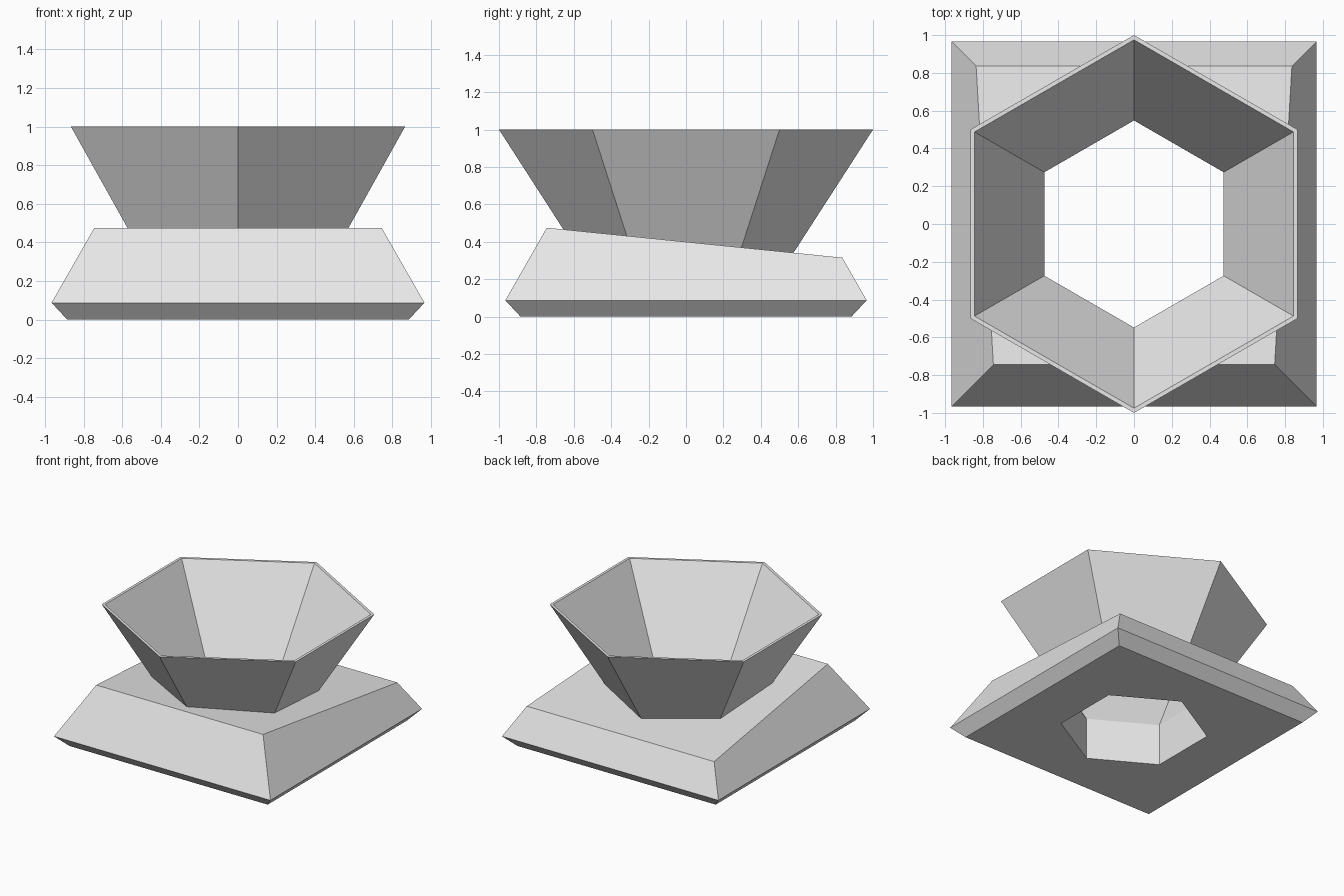
import bpy, bmesh, math

cube = bpy.data.objects.get("Cube")
if cube:
    bpy.data.objects.remove(cube, do_unlink=True)

grey = bpy.data.materials.new("light grey")
grey.use_nodes = True
grey.diffuse_color = (0.8, 0.8, 0.8, 1)
grey.node_tree.nodes["Principled BSDF"].inputs["Base Color"].default_value = (0.8, 0.8, 0.8, 1)


def loft(sides, turn, profile, closed=False):
    """Skin polygon rings given as (corner radius, z); cap the ends or close the loop."""
    bm = bmesh.new()
    rings = []
    for radius, z in profile:
        angles = [turn + math.tau * i / sides for i in range(sides)]
        rings.append([bm.verts.new((radius * math.cos(a), radius * math.sin(a), z)) for a in angles])
    pairs = list(zip(rings, rings[1:]))
    if closed:
        pairs.append((rings[-1], rings[0]))
    else:
        bm.faces.new(rings[0][::-1])
        bm.faces.new(rings[-1])
    for low, high in pairs:
        for i in range(sides):
            j = (i + 1) % sides
            bm.faces.new((low[i], low[j], high[j], high[i]))
    bmesh.ops.recalc_face_normals(bm, faces=bm.faces)
    return bm


def make_object(name, bm):
    mesh = bpy.data.meshes.new(name)
    bm.to_mesh(mesh)
    bm.free()
    mesh.materials.append(grey)
    obj = bpy.data.objects.new(name, mesh)
    bpy.context.collection.objects.link(obj)
    return obj


HEX_TURN = math.pi / 2
SLOPE = 0.645                      # radius gained per unit of height
HOLE, RIM_IN, RIM_OUT = 0.548, 0.975, 1.0
NECK = 1 - (RIM_IN - HOLE) / SLOPE  # height where the funnel meets the hole

# Base: bevelled square block, cut by a tilted top plane
root2 = math.sqrt(2)
bm = loft(4, math.pi / 4, [(0.885 * root2, 0), (0.966 * root2, 0.087), (0.66 * root2, 0.623)])
cut = bmesh.ops.bisect_plane(bm, geom=bm.verts[:] + bm.edges[:] + bm.faces[:],
                             plane_co=(0, -0.745, 0.475), plane_no=(0, 0.16, 1.58),
                             clear_outer=True)
bmesh.ops.contextual_create(bm, geom=[e for e in cut["geom_cut"] if isinstance(e, bmesh.types.BMEdge)])
bmesh.ops.recalc_face_normals(bm, faces=bm.faces)
base = make_object("base", bm)

# Hexagonal hole through the base, widening into a seat for the funnel
mid = (RIM_OUT - RIM_IN) / 2
cutter = make_object("hole_cutter", loft(6, HEX_TURN, [
    (HOLE, -0.1), (HOLE, NECK), (HOLE + mid, NECK), (RIM_IN + mid, 1)]))
cutter.hide_render = True
hole = base.modifiers.new("hole", "BOOLEAN")
hole.operation = "DIFFERENCE"
hole.solver = "EXACT"
hole.object = cutter
bpy.context.view_layer.objects.active = base
bpy.ops.object.modifier_apply(modifier=hole.name)
bpy.data.objects.remove(cutter, do_unlink=True)

# Funnel: thin hexagonal flared wall with a flat rim
make_object("funnel", loft(6, HEX_TURN, [
    (HOLE + 2 * mid, NECK), (RIM_OUT, 1), (RIM_IN, 1), (HOLE, NECK)], closed=True))
